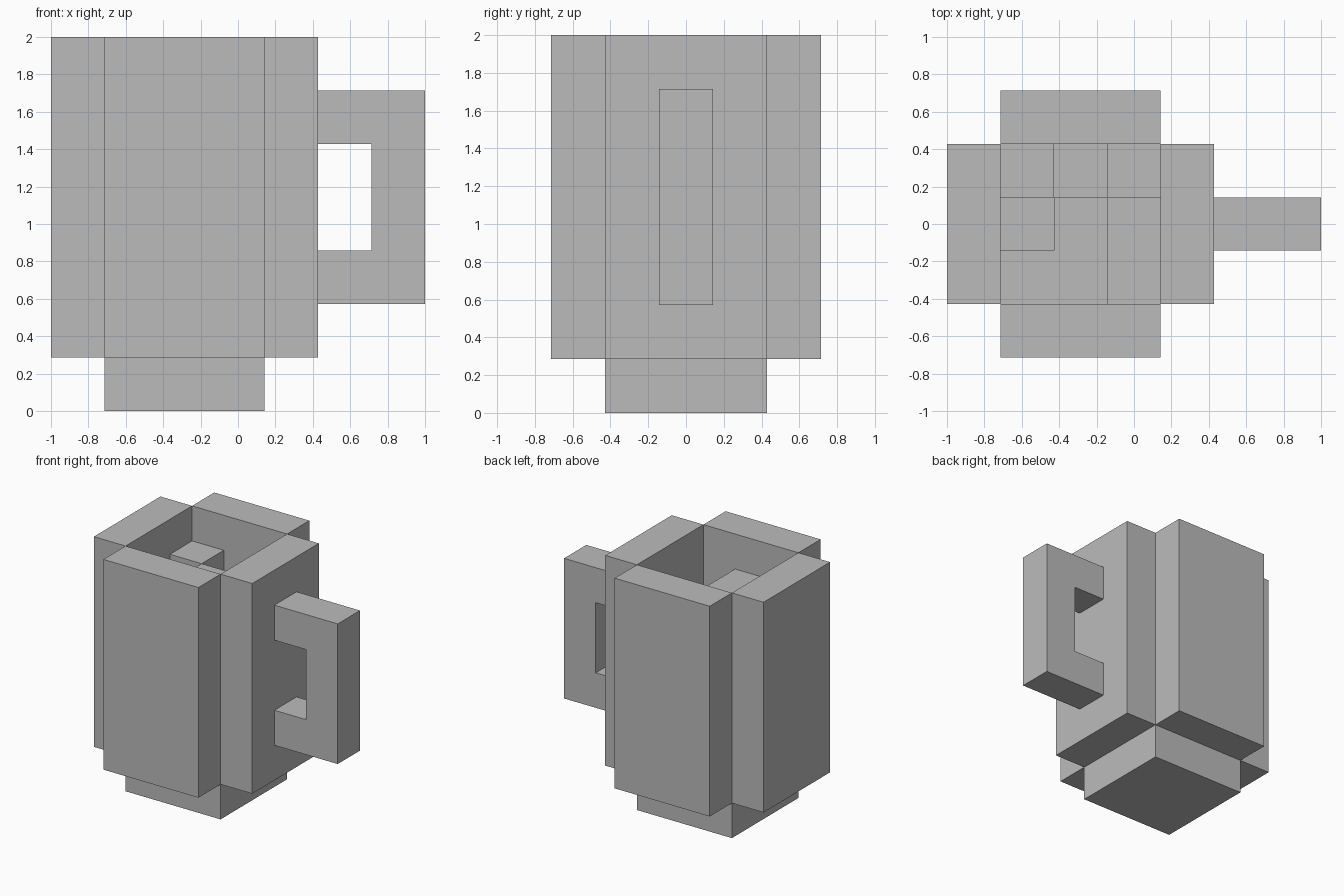
import bpy
import bmesh

U = 2 / 7  # one block of the grid; the mug is seven blocks tall

cube = bpy.data.objects.get("Cube")
if cube:
    bpy.data.objects.remove(cube, do_unlink=True)

grey = bpy.data.materials.new("plain_grey")
grey.use_nodes = True
grey.diffuse_color = (0.5, 0.5, 0.5, 1)
grey.node_tree.nodes["Principled BSDF"].inputs["Base Color"].default_value = grey.diffuse_color


def finish(name, bm):
    bmesh.ops.recalc_face_normals(bm, faces=bm.faces)
    mesh = bpy.data.meshes.new(name)
    bm.to_mesh(mesh)
    bm.free()
    mesh.materials.append(grey)
    obj = bpy.data.objects.new(name, mesh)
    bpy.context.collection.objects.link(obj)
    return obj


def prism(name, outline, start, end, axis):
    """Extrude an outline (in blocks) along y or z."""
    bm = bmesh.new()
    place = (lambda a, b: (a * U, start * U, b * U)) if axis == "y" else \
            (lambda a, b: (a * U, b * U, start * U))
    face = bm.faces.new([bm.verts.new(place(a, b)) for a, b in outline])
    new = bmesh.ops.extrude_face_region(bm, geom=[face])["geom"]
    shift = (end - start) * U
    bmesh.ops.translate(bm, verts=[v for v in new if isinstance(v, bmesh.types.BMVert)],
                        vec=(0, shift, 0) if axis == "y" else (0, 0, shift))
    return finish(name, bm)


def box(name, x0, x1, y0, y1, z0, z1):
    return prism(name, [(x0, y0), (x1, y0), (x1, y1), (x0, y1)], z0, z1, "z")


# Inner square of the mug
L, R, F, B = -2.5, 0.5, -1.5, 1.5

# Base and four walls with open corners
box("base", L, R, F, B, 0, 1)
box("front_wall", L, R, F - 1, F, 1, 7)
box("back_wall", L, R, B, B + 1, 1, 7)
box("right_wall", L - 1, L, F, B, 1, 7)
box("left_wall", R, R + 1, F, B, 1, 7)

# Drink with foam blocks standing on it
box("drink", L, R, F, B, 1, 5)
box("foam_back_right", L, L + 1, B - 1, B, 5, 6)
box("foam_back_left", R - 1, R, B - 1, B, 5, 6)
prism("foam_front", [(L, F), (R - 1, F), (R - 1, B - 1), (L + 1, B - 1),
                     (L + 1, F + 1), (L, F + 1)], 5, 6, "z")

# C-shaped handle
prism("handle", [(1.5, 2), (3.5, 2), (3.5, 6), (1.5, 6),
                 (1.5, 5), (2.5, 5), (2.5, 3), (1.5, 3)], -0.5, 0.5, "y")
